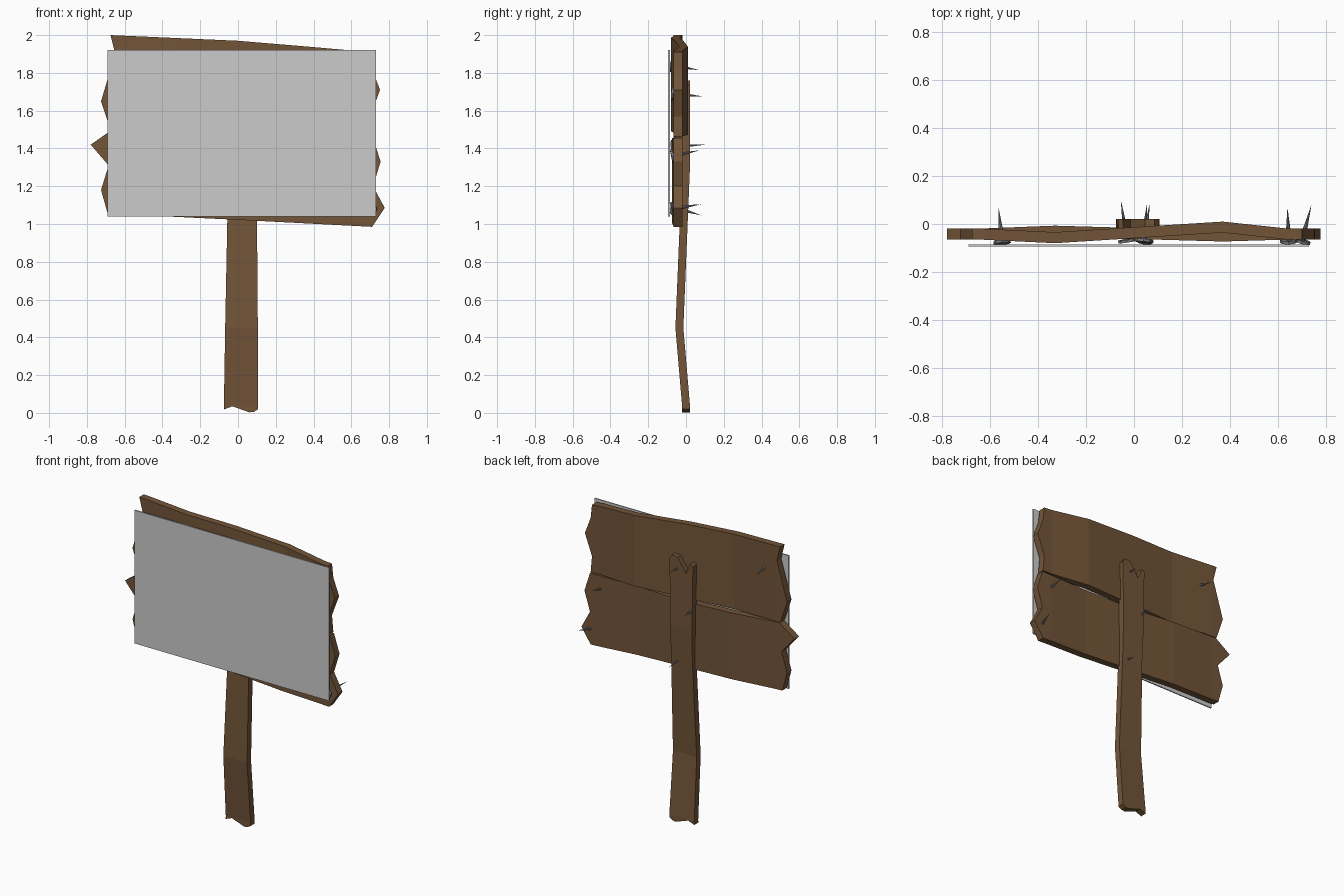
import bpy, bmesh
from mathutils import Vector

if "Cube" in bpy.data.objects:
    bpy.data.objects.remove(bpy.data.objects["Cube"])


def material(name, rgb):
    m = bpy.data.materials.new(name)
    m.diffuse_color = (*rgb, 1)
    m.use_nodes = True
    m.node_tree.nodes["Principled BSDF"].inputs["Base Color"].default_value = m.diffuse_color
    return m


WOOD = material("wood", (0.17, 0.09, 0.04))
IRON = material("iron", (0.2, 0.21, 0.22))


def finish(bm, name, mat=None):
    bmesh.ops.recalc_face_normals(bm, faces=bm.faces)
    me = bpy.data.meshes.new(name)
    bm.to_mesh(me)
    bm.free()
    ob = bpy.data.objects.new(name, me)
    bpy.context.collection.objects.link(ob)
    if mat:
        me.materials.append(mat)
    return ob


def lerp_path(path, t):
    if t <= path[0][0]:
        return path[0][1]
    for (a, ya), (b, yb) in zip(path, path[1:]):
        if t <= b:
            return ya + (yb - ya) * (t - a) / (b - a)
    return path[-1][1]


def board(name, outline, axis, warp, thick):
    """Extrude an xz outline, cut it across and warp it in y along one axis."""
    bm = bmesh.new()
    face = bm.faces.new([bm.verts.new((x, -thick / 2, z)) for x, z in outline])
    ext = bmesh.ops.extrude_face_region(bm, geom=[face])["geom"]
    for v in ext:
        if isinstance(v, bmesh.types.BMVert):
            v.co.y = thick / 2
    if not any(abs(f.normal.y) > .9 and f.calc_center_median().y < 0 for f in bm.faces):
        pass
    normal = Vector((0, 0, 0))
    normal[axis] = 1
    for t, _ in warp:
        bmesh.ops.bisect_plane(bm, geom=bm.verts[:] + bm.edges[:] + bm.faces[:],
                               plane_co=normal * t, plane_no=normal)
    for v in bm.verts:
        v.co.y += lerp_path(warp, v.co[axis])
    return finish(bm, name, WOOD)


# Planks with splintered ends
board("upper_plank",
      [(-.675, 2.0), (-.65, 1.9), (-.725, 1.65), (-.675, 1.5), (0, 1.482), (.71, 1.462),
       (.70, 1.57), (.752, 1.71), (.71, 1.82), (.70, 1.91), (.36, 1.94), (0, 1.97)],
      0, [(-.64, -.042), (-.33, -.057), (.37, -.013), (.64, -.042)], .046)
board("lower_plank",
      [(-.67, 1.497), (-.78, 1.42), (-.685, 1.31), (-.725, 1.18), (-.69, 1.055), (0, 1.022),
       (.71, .985), (.777, 1.085), (.715, 1.2), (.755, 1.33), (.715, 1.455), (0, 1.455)],
      0, [(-.64, -.042), (-.33, -.03), (.37, -.05), (.64, -.042)], .046)

# Bent post with split ends
board("post",
      [(-.075, .018), (-.03, .035), (.06, .003), (.085, .006), (.107, .02), (.105, .45),
       (.1, 1.1), (.105, 1.735), (.085, 1.76), (.045, 1.755), (-.015, 1.66),
       (-.045, 1.735), (-.065, 1.72), (-.055, 1.1), (-.068, .45)],
      2, [(.04, .0), (.45, -.035), (1.3, .0)], .042)

# Blank notice sheet
bm = bmesh.new()
bmesh.ops.create_cube(bm, size=1)
for v in bm.verts:
    v.co = (.02 + v.co.x * 1.42, -.09 + v.co.y * .008, 1.48 + v.co.z * .88)
finish(bm, "notice_panel")


# Nails: flat head in front, tapered spike out of the back
def nail(i, head, tip):
    head, tip = Vector(head), Vector(tip)
    axis = tip - head
    rot = axis.to_track_quat("Z", "Y").to_matrix().to_4x4()
    bm = bmesh.new()
    parts = [(.036, .036, .012, head), (.014, .0, axis.length, head + axis / 2)]
    for r1, r2, depth, centre in parts:
        made = bmesh.ops.create_cone(bm, cap_ends=True, segments=8, radius1=r1,
                                     radius2=r2, depth=depth)["verts"]
        bmesh.ops.transform(bm, matrix=rot, verts=made)
        bmesh.ops.translate(bm, vec=centre, verts=made)
    finish(bm, f"nail_{i}", IRON)


nails = [((-.55, -.076, 1.84), (-.565, .07, 1.815)),
         ((.04, -.07, 1.69), (.055, .09, 1.675)),
         ((-.03, -.07, 1.41), (-.055, .10, 1.42)),
         ((.045, -.07, 1.09), (.065, .085, 1.045)),
         ((.645, -.072, 1.36), (.64, .07, 1.39)),
         ((.7, -.072, 1.08), (.74, .08, 1.105))]
for i, (h, t) in enumerate(nails, 1):
    nail(i, h, t)
